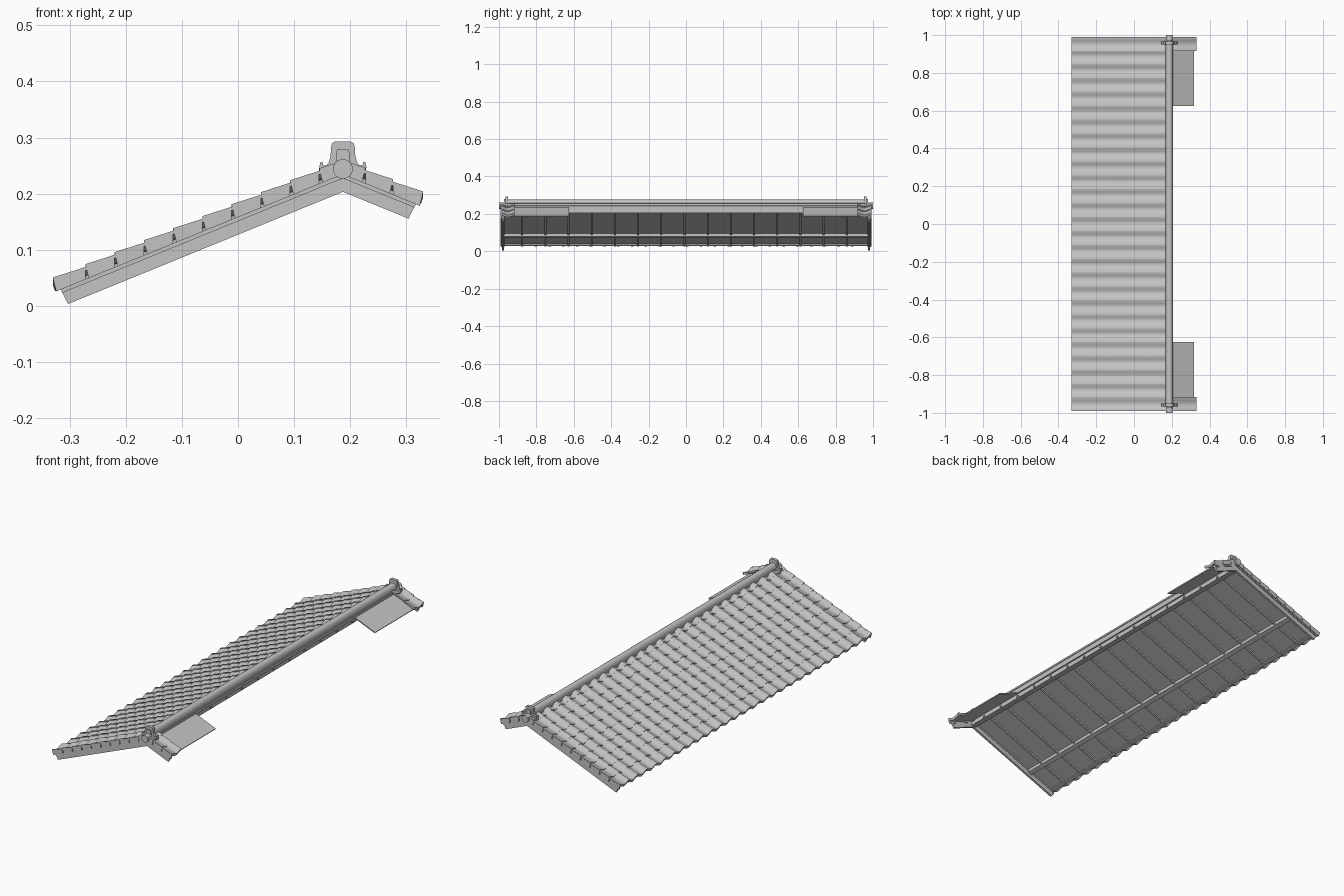
import bpy, bmesh, math

cube = bpy.data.objects.get("Cube")
if cube:
    bpy.data.objects.remove(cube, do_unlink=True)

grey = bpy.data.materials.new("roof grey")
grey.use_nodes = True
grey.diffuse_color = (0.55, 0.55, 0.55, 1)
bsdf = grey.node_tree.nodes["Principled BSDF"]
bsdf.inputs["Base Color"].default_value = grey.diffuse_color
bsdf.inputs["Roughness"].default_value = 0.8

RIDGE = 0.187      # x of the ridge line
PITCH = 0.408      # rise per unit of run
COLS = 25          # tile columns between the verges
VERGE = 0.92       # y where the verge tiles begin
WAVE = 0.010       # tile wave height
THICK = 0.006


def finish(name, bm):
    bmesh.ops.recalc_face_normals(bm, faces=bm.faces)
    mesh = bpy.data.meshes.new(name)
    bm.to_mesh(mesh)
    bm.free()
    ob = bpy.data.objects.new(name, mesh)
    bpy.context.collection.objects.link(ob)
    mesh.materials.append(grey)
    return ob


def place(x, flip):
    return 2 * RIDGE - x if flip else x


def add_prism(bm, pts, y0, y1, flip=False):
    """Extrude an outline in the x-z plane along y."""
    ends = [[bm.verts.new((place(x, flip), y, z)) for x, z in pts] for y in (y0, y1)]
    bm.faces.new(ends[0])
    bm.faces.new(ends[1])
    n = len(pts)
    for i in range(n):
        j = (i + 1) % n
        bm.faces.new((ends[0][i], ends[0][j], ends[1][j], ends[1][i]))


def prism(name, pts, y0, y1, flip=False):
    bm = bmesh.new()
    add_prism(bm, pts, y0, y1, flip)
    return finish(name, bm)


def slab(name, x0, x1, lo, hi, y0, y1, flip=False):
    """Sloping board: lo and hi are its heights where x is 0."""
    top = x0 - PITCH * (hi - lo)
    pts = [(x0, lo + PITCH * x0), (x1, lo + PITCH * x1),
           (x1, hi + PITCH * x1), (top, hi + PITCH * top)]
    return prism(name, pts, y0, y1, flip)


def symmetric(half):
    """Mirror a half outline, given from top centre outward, about the ridge."""
    return ([(RIDGE + d, z) for d, z in half]
            + [(RIDGE - d, z) for d, z in reversed(half) if d > 0])


# Tile cross-sections along y
def field_section():
    step = 2 * VERGE / COLS
    out = []
    for c in range(COLS):
        for k in range(10):
            t = k / 9
            h = WAVE * (0.5 + 0.5 * math.cos(2 * math.pi * t ** 1.25)) - 0.003 * t
            out.append((-VERGE + (c + t) * step, h))
    return out


def verge_section(side):
    out = []
    for k in range(9):
        t = k / 8
        y = VERGE - 0.004 + t * 0.074
        out.append((side * y, 0.001 + WAVE * (0.5 + 0.5 * math.cos(2 * math.pi * t))))
    return out


def crest(x):
    return 0.185 + 0.41 * x


def add_course(bm, section, x0, x1, lip, flip):
    """One overlapping course of tiles as a closed wavy sheet."""
    z0 = crest(x0) - WAVE
    z1 = z0 + 0.32 * (x1 - x0)
    rings = []
    for y, h in section:
        corners = ((x1, z1), (x0, z0), (x0 + 0.004, z0 - lip), (x1, z1 - THICK))
        rings.append([bm.verts.new((place(x, flip), y, z + h)) for x, z in corners])
    for a, b in zip(rings, rings[1:]):
        for i in range(4):
            j = (i + 1) % 4
            bm.faces.new((a[i], a[j], b[j], b[i]))
    bm.faces.new(rings[0])
    bm.faces.new(rings[-1])


def tiles(name, sections, fronts, flip=False):
    bm = bmesh.new()
    for i, x0 in enumerate(fronts):
        x1 = min(x0 + 0.062, RIDGE - 0.005)
        for sec in sections:
            add_course(bm, sec, x0, x1, 0.012 if i == 0 else THICK, flip)
    return finish(name, bm)


def verge_skirt(name, fronts, side, flip=False):
    bm = bmesh.new()
    for x0, x1 in zip(fronts, fronts[1:] + [RIDGE]):
        z0 = crest(x0)
        pts = [(x0, z0), (x1, z0 + 0.32 * (x1 - x0)),
               (x1, 0.158 + PITCH * x1), (x0 + 0.006, 0.158 + PITCH * (x0 + 0.006))]
        add_prism(bm, pts, side * 0.983, side * 0.991, flip)
    return finish(name, bm)


main_fronts = [-0.33] + [-0.272 + 0.0521 * i for i in range(9)]
back_fronts = [0.044, 0.0975, 0.147]
verges = [verge_section(1), verge_section(-1)]

# Tiled surfaces
smooth = [
    tiles("main_roof_tiles", [field_section()], main_fronts),
    tiles("main_verge_tiles", verges, main_fronts),
    tiles("short_verge_tiles", verges, back_fronts, True),
]

# Roof deck and framing under the main slope
slab("main_deck", -0.312, RIDGE, 0.159, 0.164, -0.984, 0.984)
slab("purlin", -0.175, -0.155, 0.143, 0.159, -0.975, 0.975)
slab("eave_batten", -0.308, -0.296, 0.153, 0.159, -0.975, 0.975)
prism("ridge_beam", [(0.172, 0.206), (0.2, 0.206), (0.2, 0.23), (0.172, 0.23)],
      -0.975, 0.975)
for i in range(15):
    y = (i - 7) * 0.124 - 0.008
    slab(f"rafter_{i + 1}", -0.306, 0.18, 0.150, 0.160, y - 0.005, y + 0.005)
    prism(f"rafter_end_{i + 1}",
          [(0.195, 0.21), (0.204, 0.21), (0.204, 0.219), (0.195, 0.219)],
          y - 0.005, y + 0.005)

# Ridge cap running the whole length
cap = [(0, 0.276), (0.007, 0.275), (0.013, 0.271), (0.017, 0.265), (0.019, 0.257),
       (0.0165, 0.256), (0.0165, 0.244), (0.02, 0.243), (0.02, 0.228)]
smooth.append(prism("ridge_cap", symmetric(cap), -0.958, 0.958))

# Gable ends
ornament = [(0, 0.293), (0.014, 0.293), (0.019, 0.290), (0.021, 0.284), (0.022, 0.268),
            (0.025, 0.256), (0.030, 0.250), (0.035, 0.251), (0.037, 0.257),
            (0.040, 0.256), (0.042, 0.248), (0.040, 0.239), (0.034, 0.234),
            (0.030, 0.224)]
panel = [(0, 0.280), (0.009, 0.280), (0.011, 0.276), (0.014, 0.245)]
disc = [(0.0175 * math.sin(a), 0.244 + 0.0175 * math.cos(a))
        for a in (math.pi * k / 12 for k in range(12))] + [(0, 0.2265)]

for side, label in ((-1, "front"), (1, "back")):
    for flip, part, foot, fronts in ((False, "main", -0.303, main_fronts),
                                     (True, "short", 0.070, back_fronts)):
        slab(f"{label}_{part}_barge_board", foot, RIDGE, 0.127, 0.152,
             side * 0.972, side * 0.983, flip)
        slab(f"{label}_{part}_barge_trim", foot - 0.010, RIDGE, 0.151, 0.159,
             side * 0.970, side * 0.987, flip)
        verge_skirt(f"{label}_{part}_verge_skirt", fronts, side, flip)
    slab(f"{label}_short_deck", 0.060, RIDGE, 0.159, 0.165,
         side * 0.626, side * 0.984, True)
    smooth.append(prism(f"{label}_ridge_ornament", symmetric(ornament),
                        side * 0.951, side * 0.966))
    prism(f"{label}_ornament_panel", symmetric(panel), side * 0.960, side * 0.972)
    smooth.append(prism(f"{label}_round_end_tile", symmetric(disc),
                        side * 0.940, side * 1.0))

# Smooth the curved parts, keeping their edges sharp
bpy.ops.object.select_all(action="DESELECT")
for ob in smooth:
    ob.select_set(True)
bpy.context.view_layer.objects.active = smooth[0]
bpy.ops.object.shade_smooth_by_angle(angle=math.radians(35))
